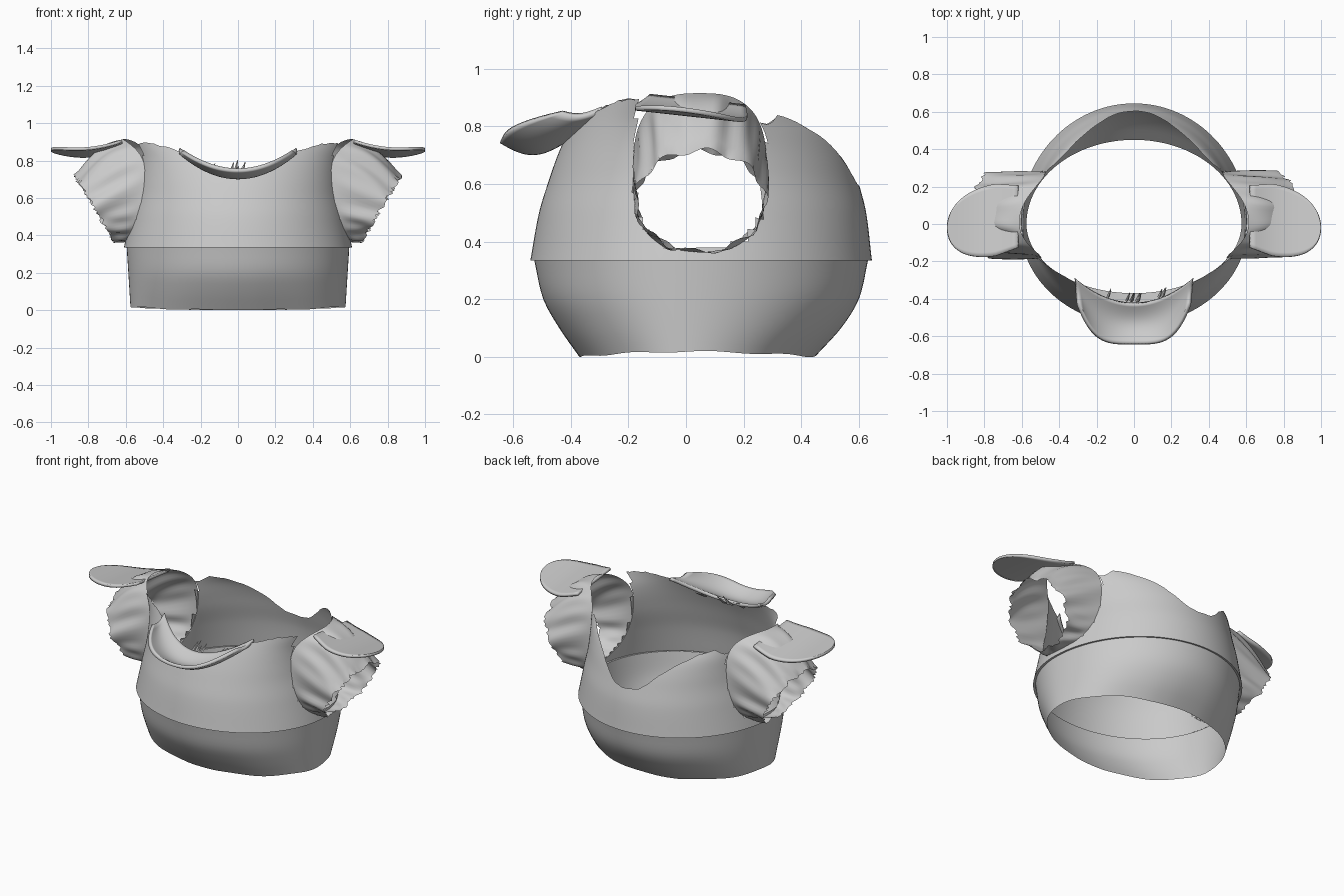
import bpy, bmesh, math, random
from mathutils import Vector

if "Cube" in bpy.data.objects:
    bpy.data.objects.remove(bpy.data.objects["Cube"])

random.seed(4)
grey = bpy.data.materials.new("grey cloth")
grey.diffuse_color = (0.6, 0.6, 0.6, 1)
grey.use_nodes = True
grey.node_tree.nodes["Principled BSDF"].inputs["Base Color"].default_value = grey.diffuse_color


def interp(table, x):
    """Smooth interpolation through (x, value) pairs."""
    if x <= table[0][0]:
        return table[0][1]
    for i in range(len(table) - 1):
        (x0, y0), (x1, y1) = table[i], table[i + 1]
        if x <= x1:
            xa, ya = table[max(i - 1, 0)]
            xb, yb = table[min(i + 2, len(table) - 1)]
            h = x1 - x0
            m0, m1 = (y1 - ya) / (x1 - xa) * h, (yb - y0) / (xb - x0) * h
            t = (x - x0) / h
            return ((2*t**3 - 3*t*t + 1) * y0 + (t**3 - 2*t*t + t) * m0
                    + (3*t*t - 2*t**3) * y1 + (t**3 - t*t) * m1)
    return table[-1][1]


def sheet(name, rows, closed, thick=0.0, cut=None):
    """Skin a list of point rows; closed rows form rings."""
    bm = bmesh.new()
    v = [[bm.verts.new(p) for p in r] for r in rows]
    n = len(rows[0])
    for a, b in zip(v, v[1:]):
        for i in range(n if closed else n - 1):
            j = (i + 1) % n
            bm.faces.new((a[i], a[j], b[j], b[i]))
    if cut:
        gone = [f for f in bm.faces if cut(f.calc_center_median())]
        bmesh.ops.delete(bm, geom=gone, context='FACES')
    bmesh.ops.recalc_face_normals(bm, faces=bm.faces)
    me = bpy.data.meshes.new(name)
    bm.to_mesh(me)
    bm.free()
    me.materials.append(grey)
    ob = bpy.data.objects.new(name, me)
    bpy.context.collection.objects.link(ob)
    if thick:
        mod = ob.modifiers.new("thickness", 'SOLIDIFY')
        mod.thickness, mod.offset = thick, 0
    bpy.ops.object.select_all(action='DESELECT')
    ob.select_set(True)
    bpy.context.view_layer.objects.active = ob
    bpy.ops.object.shade_smooth_by_angle(angle=math.radians(40))
    return ob


# Half width, front depth and back depth by height
WIDTH = [(.335, .61), (.5, .575), (.65, .55), (.8, .56), (.92, .62)]
FRONT = [(.335, .54), (.5, .51), (.6, .48), (.7, .445), (.8, .40), (.92, .33)]
BACK = [(.335, .645), (.5, .625), (.6, .60), (.7, .57), (.78, .53), (.84, .47), (.92, .38)]
# Neckline height by angle, front centre to back centre
NECK = [(-90, .75), (-72, .775), (-57, .85), (-40, .89), (-20, .89), (0, .90), (20, .90),
        (32, .81), (43, .835), (57, .78), (69, .70), (80, .61), (90, .585)]
N = 128


def ring_angle(i):
    return 2 * math.pi * i / N


def fold(t):
    """Angle folded to the right half, in degrees."""
    return math.degrees(math.asin(max(-1, min(1, math.sin(t)))))


def body_point(t, z):
    s = math.sin(t)
    depth = interp(BACK if s > 0 else FRONT, z)
    return Vector((interp(WIDTH, z) * math.cos(t), depth * s, z))


def body_x(y, z):
    depth = interp(BACK if y > 0 else FRONT, z)
    return interp(WIDTH, z) * math.sqrt(max(0, 1 - (y / depth) ** 2))


# Armhole as a rounded rectangle in the side plane
CY, CZ, RY, RZ = .048, .64, .232, .275


def armhole(a, k=1.0):
    c, s = math.cos(a), math.sin(a)
    e = 0.72
    return (CY + k * RY * math.copysign(abs(c) ** e, c),
            CZ + k * RZ * math.copysign(abs(s) ** e, s))


def in_armhole(p):
    q = (abs(p.y - CY) / (RY * .97)) ** 2.8 + (abs(p.z - CZ) / (RZ * .97)) ** 2.8
    return abs(p.x) > .3 and (q < 1 or (p.z > CZ and abs(p.y - CY) < RY * .95))


# Upper body with a turned-in hem and a dipping neckline
ROWS = 26
rows = [[(p.x * .975, p.y * .98, p.z) for p in (body_point(ring_angle(i), .337) for i in range(N))]]
for r in range(ROWS + 1):
    row = []
    for i in range(N):
        t = ring_angle(i)
        top = interp(NECK, fold(t))
        z = .335 + (top - .335) * r / ROWS
        if r == ROWS:
            z += random.uniform(-.004, .004)
        row.append(body_point(t, z))
    rows.append(row)
sheet("upper_body", rows, True, cut=in_armhole)

# Lower band narrowing to the open bottom
B_FRONT = [(0, .37), (.1, .44), (.2, .495), (.337, .527)]
B_BACK = [(0, .45), (.1, .54), (.2, .60), (.337, .632)]
rows = []
for r in range(13):
    row = []
    for i in range(N):
        t = ring_angle(i)
        s, c = math.sin(t), math.cos(t)
        low = .018 * c * c + .003 * math.sin(9 * t)
        low = max(0, low)
        k = r / 12
        h = .337 * k
        depth = interp(B_BACK if s > 0 else B_FRONT, h)
        row.append(((.575 + .02 * k) * c, depth * s, low + (.337 - low) * k))
    rows.append(row)
sheet("lower_band", rows, True)

# Short folded sleeves
M, STEPS = 96, 16
for side, label in ((1, "right"), (-1, "left")):
    rows = []
    ragged = [random.uniform(-.012, .012) for _ in range(M)]
    for r in range(STEPS + 1):
        k = r / STEPS
        row = []
        for i in range(M):
            a = 2 * math.pi * i / M
            y0, z0 = armhole(a)
            x0 = body_x(y0, min(z0, .92)) - .004
            # Slanted cuff: high and far out on top, tucked in below
            c, s = math.cos(a), math.sin(a)
            y1, z1 = .05 + .225 * c, .54 + .175 * s
            x1 = .66 + (z1 - .365) / .35 * .21
            bulge = math.sin(math.pi * k)
            wave = .011 * k * math.sin(9 * a + side) + .006 * bulge * math.sin(15 * a)
            x = x0 + (x1 - x0) * k + (ragged[i] if r == STEPS else 0)
            y = y0 + (y1 - y0) * k + wave * c
            z = z0 + (z1 - z0) * k + .045 * bulge * max(0, s) + wave * s
            row.append((side * x, y, z))
        rows.append(row)
    sheet(label + "_sleeve", rows, True)

    # Rounded flap standing out from the shoulder
    rows = []
    for r in range(21):
        u = math.sin(math.pi / 2 * r / 20)
        half = .195 * math.sqrt(max(.0004, 1 - u ** 3.5)) * (.85 + .15 * min(1, u * 3))
        row = []
        for j in range(17):
            y = .04 - .06 * u + half * (j / 8 - 1)
            z = .853 - .11 * (y - .03) - .016 * math.sin(math.pi * u) + .035 * (1 - u) ** 3
            row.append((side * (.62 + .38 * u), y, z))
        rows.append(row)
    sheet(label + "_shoulder_flap", rows, False, .016)

# Scooped flap hanging forward from the neckline
rows = []
for r in range(17):
    v = r / 16
    row = []
    for j in range(33):
        u = j / 16 - 1
        y_in = -.425 + .135 * u * u
        y_out = -.64 + .21 * abs(u) ** 4
        z = .75 + .11 * u * u - .04 * math.sin(math.pi * v) * (1 - .6 * u * u) - .01 * v * u * u
        row.append((.315 * u * (1 - .06 * v), y_in + (y_out - y_in) * v, z))
    rows.append(row)
sheet("front_flap", rows, False, .02)

# Loose threads along the front neckline
for i in range(9):
    x = random.uniform(-.16, .16) if i > 4 else random.uniform(-.06, .06)
    y = -.41 + 1.2 * x * x
    tall = random.uniform(.03, .065) if i < 5 else .025
    rows = [[(x + w * math.cos(q) + d * .015, y + w * math.sin(q) + d * .04, .74 + tall * d + x * x)
             for q in (0, 1.57, 3.14, 4.71)]
            for d, w in ((0, .009), (.5, .006), (1, .002))]
    sheet("loose_thread", rows, True)
